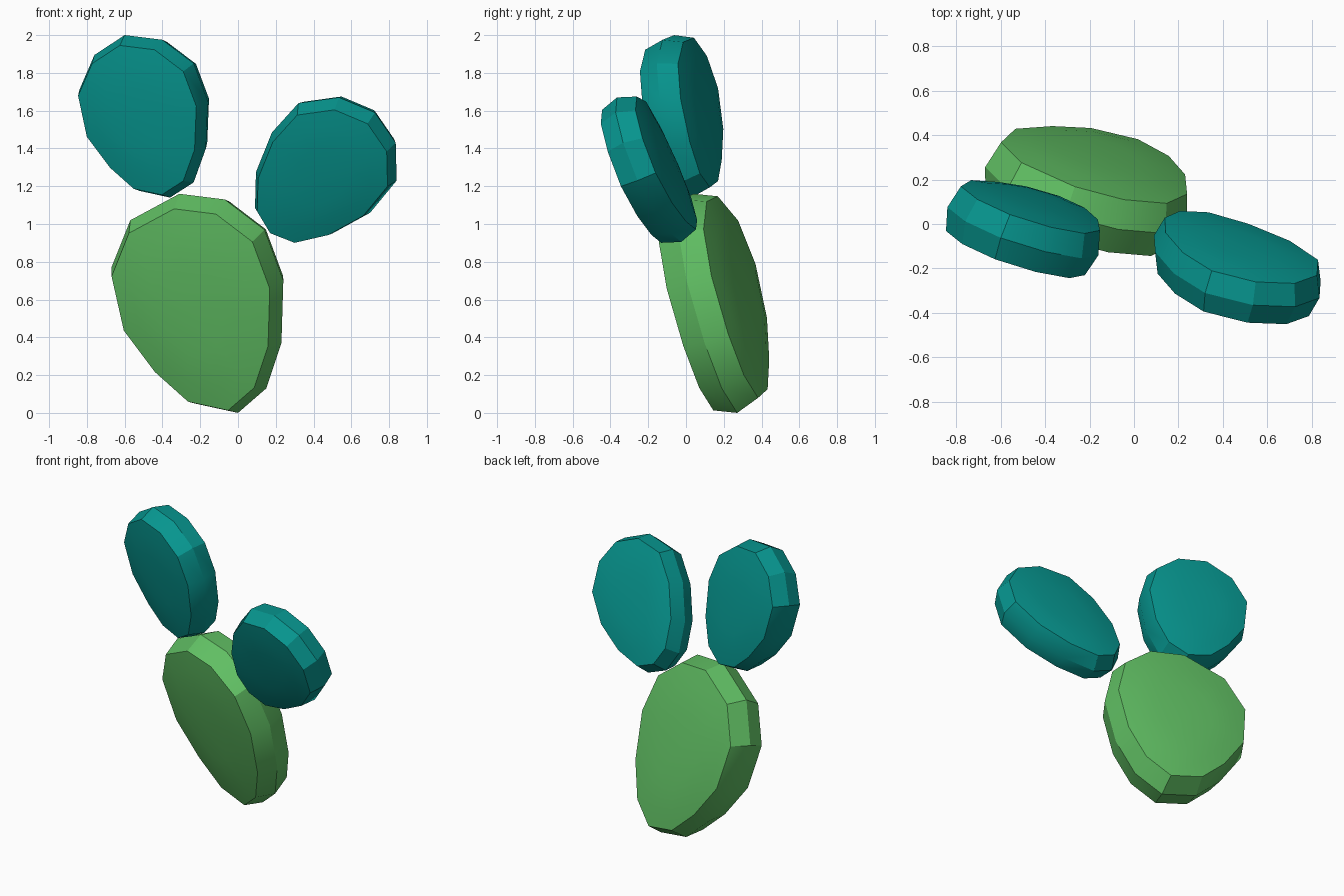
import bpy
import bmesh
import math
from mathutils import Vector

cube = bpy.data.objects.get("Cube")
if cube:
    bpy.data.objects.remove(cube, do_unlink=True)


def material(name, rgb):
    mat = bpy.data.materials.new(name)
    mat.use_nodes = True
    mat.diffuse_color = (*rgb, 1)
    mat.node_tree.nodes["Principled BSDF"].inputs["Base Color"].default_value = (*rgb, 1)
    return mat


green = material("leaf green", (0.118, 0.520, 0.125))
teal = material("teal", (0.002, 0.300, 0.272))


def pad(name, mat, outline, centre, lean_x, lean_z, half, dome):
    """Flat cactus pad: a 12-sided outline (x, z) laid on a leaning plane,
    with a bevelled rim and gently domed faces."""
    c = Vector(centre)
    normal = Vector((lean_x, 1, lean_z)).normalized()
    spokes = []
    for x, z in outline:
        dx, dz = x - c.x, z - c.z
        spokes.append(Vector((dx, -lean_x * dx - lean_z * dz, dz)))

    # Cross-section from front to back: (outline scale, offset along normal)
    front = [(0.4, -half - dome * 0.9), (0.7, -half - dome * 0.55), (0.92, -half)]
    section = front + [(1.0, 0.0)] + [(s, -o) for s, o in reversed(front)]

    bm = bmesh.new()
    rings = [[bm.verts.new(c + v * s + normal * o) for v in spokes] for s, o in section]
    n = len(spokes)
    for a, b in zip(rings, rings[1:]):
        for i in range(n):
            j = (i + 1) % n
            bm.faces.new((a[i], a[j], b[j], b[i]))
    for ring, side in ((rings[0], -1), (rings[-1], 1)):
        pole = bm.verts.new(c + normal * side * (half + dome))
        for i in range(n):
            bm.faces.new((ring[i], ring[(i + 1) % n], pole))
    bmesh.ops.recalc_face_normals(bm, faces=bm.faces)

    mesh = bpy.data.meshes.new(name)
    bm.to_mesh(mesh)
    bm.free()
    mesh.materials.append(mat)
    obj = bpy.data.objects.new(name, mesh)
    bpy.context.collection.objects.link(obj)
    bpy.ops.object.select_all(action="DESELECT")
    obj.select_set(True)
    bpy.context.view_layer.objects.active = obj
    bpy.ops.object.shade_smooth_by_angle(angle=math.radians(30))
    return obj


# Large lower pad
pad("base_pad", green,
    [(-0.31, 1.16), (-0.07, 1.13), (0.14, 0.97), (0.24, 0.70), (0.23, 0.37), (0.15, 0.13),
     (0.0, 0.0), (-0.23, 0.05), (-0.42, 0.22), (-0.60, 0.46), (-0.67, 0.77), (-0.57, 1.02)],
    (-0.215, 0.173, 0.58), 0.30, 0.28, 0.128, 0.035)

# Upper pad on the model's right
pad("right_pad", teal,
    [(-0.60, 2.0), (-0.40, 1.975), (-0.235, 1.85), (-0.16, 1.65), (-0.17, 1.40), (-0.235, 1.22),
     (-0.36, 1.14), (-0.52, 1.175), (-0.655, 1.295), (-0.79, 1.475), (-0.84, 1.71), (-0.76, 1.895)],
    (-0.50, -0.010, 1.57), 0.335, 0.20, 0.108, 0.026)

# Upper pad on the model's left
pad("left_pad", teal,
    [(0.535, 1.67), (0.725, 1.59), (0.835, 1.43), (0.84, 1.23), (0.70, 1.06), (0.50, 0.95),
     (0.305, 0.905), (0.165, 0.96), (0.09, 1.085), (0.095, 1.275), (0.18, 1.485), (0.32, 1.64)],
    (0.465, -0.205, 1.29), 0.20, 0.385, 0.10, 0.026)
